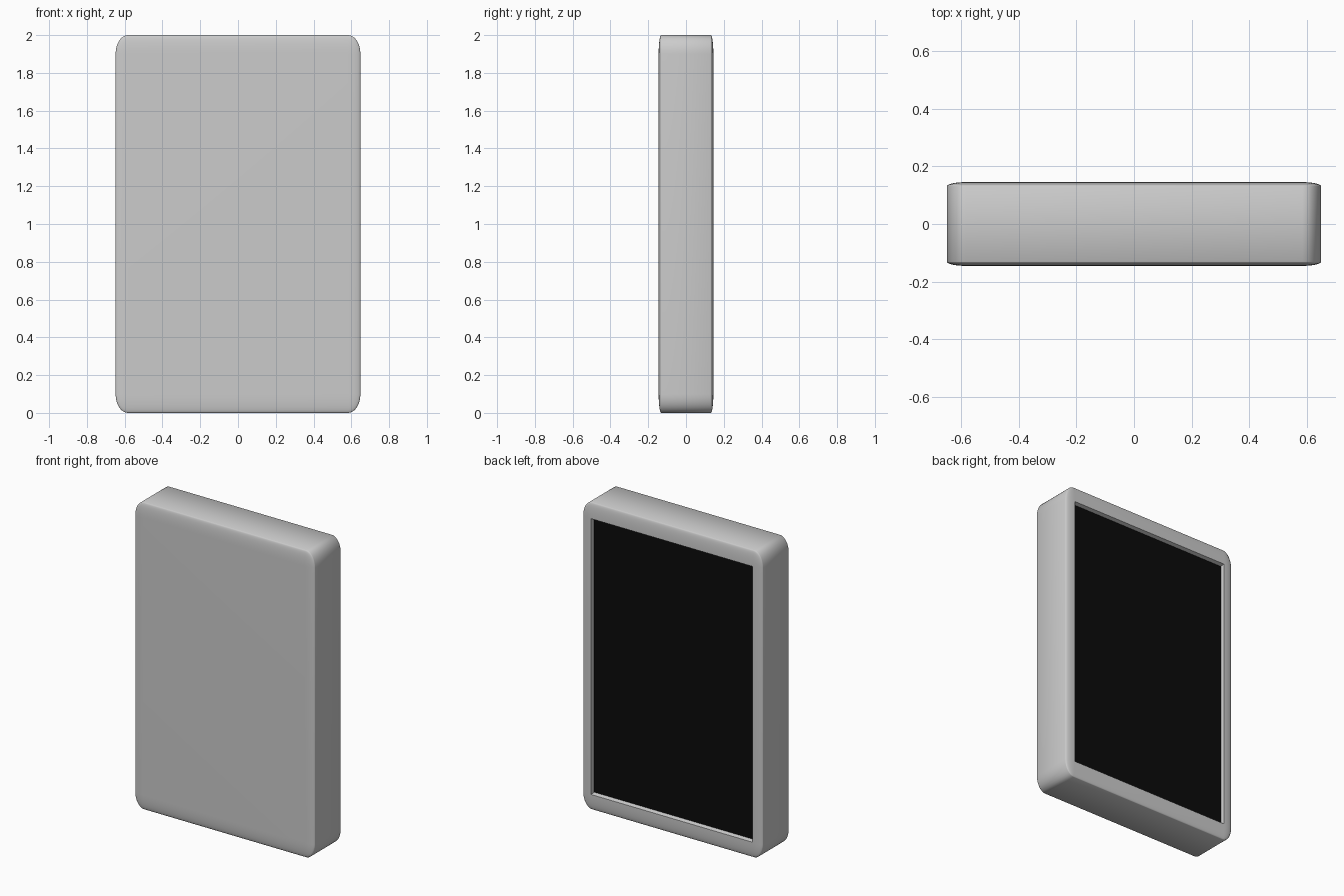
import bpy, bmesh
from mathutils import Vector

if "Cube" in bpy.data.objects:
    bpy.data.objects.remove(bpy.data.objects["Cube"])

HALF = Vector((0.648, 0.145, 1.0))   # half extents of the slab
ROUND = 0.1                          # edge rounding as a share of each half extent


def material(name, rgb):
    m = bpy.data.materials.new(name)
    m.diffuse_color = (*rgb, 1.0)
    m.use_nodes = True
    m.node_tree.nodes["Principled BSDF"].inputs["Base Color"].default_value = m.diffuse_color
    return m


def back_face(bm):
    return max((f for f in bm.faces if f.normal.y > 0.99), key=lambda f: f.calc_area())


bm = bmesh.new()
bmesh.ops.create_cube(bm, size=2.0)

# Rounded edges, stretched later along with the slab
bmesh.ops.bevel(bm, geom=bm.edges[:], offset=ROUND, segments=8, profile=0.5, affect='EDGES')
bm.normal_update()

# Recessed panel in the back: narrow rim, then a slightly sloping wall
panel = back_face(bm)
bmesh.ops.inset_region(bm, faces=[panel], thickness=0.003)
bmesh.ops.inset_region(bm, faces=[panel], thickness=0.01, depth=-0.17)
panel.material_index = 1

# Stretch to size and stand on the ground
bmesh.ops.scale(bm, vec=HALF, verts=bm.verts[:])
bmesh.ops.translate(bm, vec=(0, 0, HALF.z), verts=bm.verts[:])
bmesh.ops.recalc_face_normals(bm, faces=bm.faces[:])

mesh = bpy.data.meshes.new("slab_with_screen")
bm.to_mesh(mesh)
bm.free()
mesh.materials.append(material("light_grey", (0.6, 0.6, 0.6)))
mesh.materials.append(material("black", (0.003, 0.003, 0.003)))

slab = bpy.data.objects.new("slab_with_screen", mesh)
bpy.context.collection.objects.link(slab)
bpy.context.view_layer.objects.active = slab
slab.select_set(True)
bpy.ops.object.shade_smooth_by_angle(angle=0.7)
